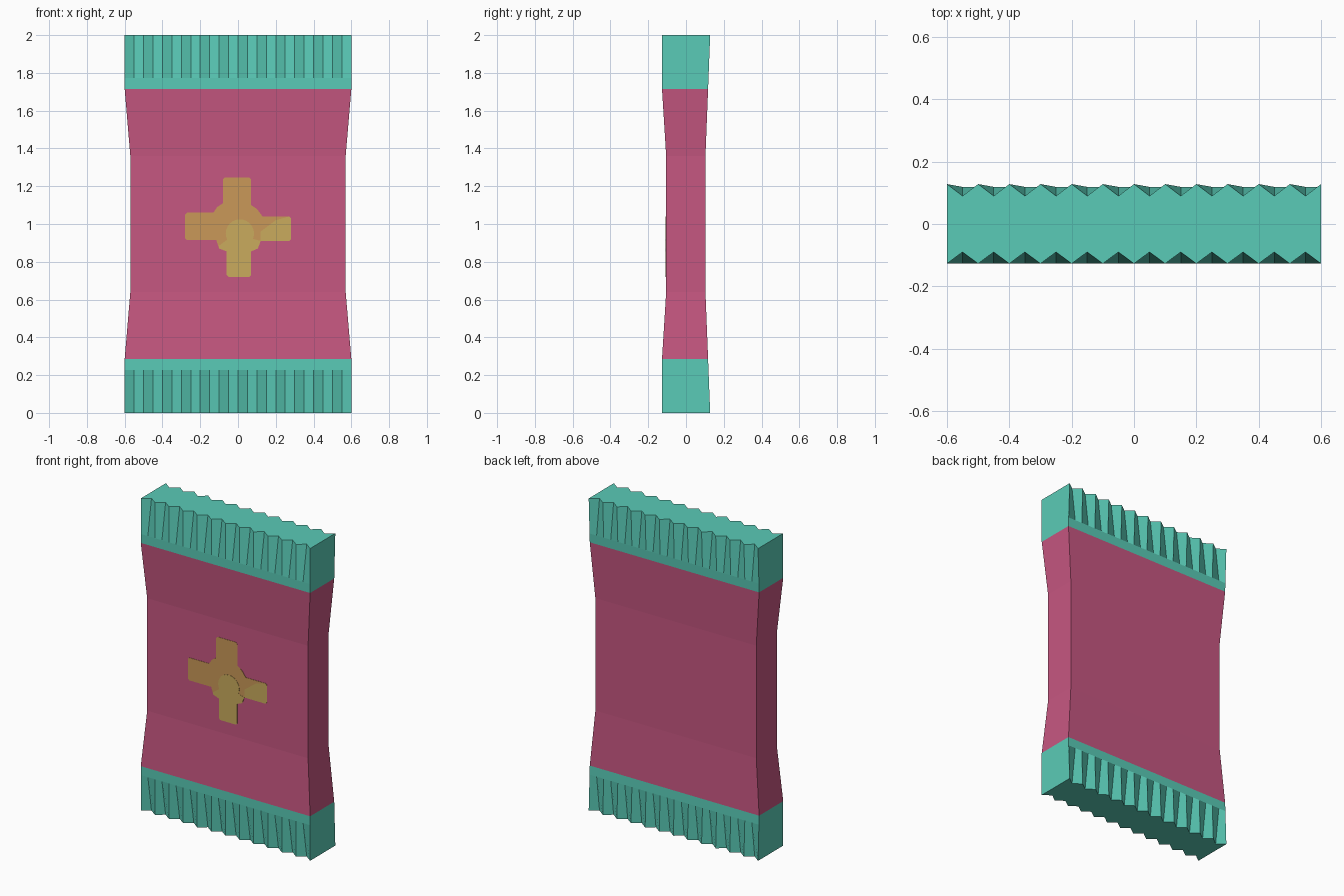
import bpy, bmesh, math

if "Cube" in bpy.data.objects:
    bpy.data.objects.remove(bpy.data.objects["Cube"])


def material(name, rgb):
    lin = [((c / 255 + 0.055) / 1.055) ** 2.4 for c in rgb]
    m = bpy.data.materials.new(name)
    m.diffuse_color = (*lin, 1)
    m.use_nodes = True
    m.node_tree.nodes["Principled BSDF"].inputs["Base Color"].default_value = m.diffuse_color
    return m


PINK = material("pink", (198, 87, 129))
TEAL = material("teal", (90, 203, 183))
ORANGE = material("orange", (202, 152, 88))
GOLD = material("gold", (202, 171, 93))


def make(name, bm, mat):
    bmesh.ops.recalc_face_normals(bm, faces=bm.faces)
    me = bpy.data.meshes.new(name)
    bm.to_mesh(me)
    bm.free()
    me.materials.append(mat)
    ob = bpy.data.objects.new(name, me)
    bpy.context.collection.objects.link(ob)
    return ob


def loft(name, rings, mat):
    """Skin closed rings of equal point count and cap both ends."""
    bm = bmesh.new()
    vs = [[bm.verts.new(p) for p in r] for r in rings]
    n = len(rings[0])
    for a, b in zip(vs, vs[1:]):
        for i in range(n):
            j = (i + 1) % n
            bm.faces.new((a[i], a[j], b[j], b[i]))
    bm.faces.new(vs[0][::-1])
    bm.faces.new(vs[-1])
    return make(name, bm, mat)


def plate(name, pts, front, mat):
    """Thin flat plate on the front of the body."""
    back = -0.104
    return loft(name, [[(x, y, z) for x, z in pts] for y in (back, front)], mat)


# Wrapper body, pinched in the middle
def rect(w, y0, y1, z):
    return [(-w, y0, z), (w, y0, z), (w, y1, z), (-w, y1, z)]


loft("wrapper_body", [rect(0.6, -0.127, 0.117, 0.285),
                      rect(0.57, -0.105, 0.103, 0.64),
                      rect(0.57, -0.105, 0.103, 1.36),
                      rect(0.6, -0.127, 0.117, 1.715)], PINK)

# Crimped ends: plain band fading into a zigzag edge
TEETH = 12


def crimp_ring(z, tip, valley, back_tip, back_valley):
    n = TEETH * 2
    xs = [-0.6 + 1.2 * i / n for i in range(n + 1)]
    front = [(x, -(valley if i % 2 else tip), z) for i, x in enumerate(xs)]
    back = [(x, back_valley if i % 2 else back_tip, z) for i, x in enumerate(xs)]
    return front + back[::-1]


for name, flip in (("top_crimp", False), ("bottom_crimp", True)):
    rings = [crimp_ring(2 - z if flip else z, *r) for z, r in (
        (1.715, (0.127, 0.127, 0.117, 0.117)),
        (1.772, (0.127, 0.127, 0.119, 0.119)),
        (2.0, (0.127, 0.09, 0.128, 0.09)))]
    loft(name, rings, TEAL)

# Cross-shaped emblem with a lighter centre and lower right
cross = [(-0.08, 1.235), (-0.07, 1.247), (0.06, 1.247), (0.07, 1.235),
         (0.07, 1.10), (0.10, 1.08), (0.13, 1.04), (0.27, 1.04), (0.28, 1.03),
         (0.28, 0.92), (0.27, 0.91), (0.12, 0.91), (0.105, 0.87), (0.07, 0.855),
         (0.07, 0.73), (0.06, 0.72), (-0.05, 0.72), (-0.06, 0.73),
         (-0.06, 0.855), (-0.10, 0.87), (-0.115, 0.915), (-0.27, 0.915),
         (-0.28, 0.925), (-0.28, 1.05), (-0.27, 1.06), (-0.13, 1.06),
         (-0.11, 1.09), (-0.08, 1.11)]
plate("emblem_cross", cross, -0.107, ORANGE)

plate("emblem_disc", [(0.01 + 0.075 * math.cos(a), 0.95 + 0.075 * math.sin(a))
                      for a in (math.tau * i / 24 for i in range(24))], -0.1085, GOLD)
plate("emblem_lower_arm", [(-0.06, 0.73), (-0.05, 0.72), (0.06, 0.72), (0.07, 0.73),
                           (0.07, 0.855), (0.105, 0.87), (0.12, 0.91), (0.05, 0.93),
                           (-0.04, 0.93), (-0.10, 0.885), (-0.10, 0.87),
                           (-0.06, 0.855)], -0.108, GOLD)
plate("emblem_right_arm", [(0.12, 0.91), (0.27, 0.91), (0.28, 0.92), (0.28, 1.03),
                           (0.27, 1.04), (0.20, 1.02), (0.12, 0.96)], -0.108, GOLD)
